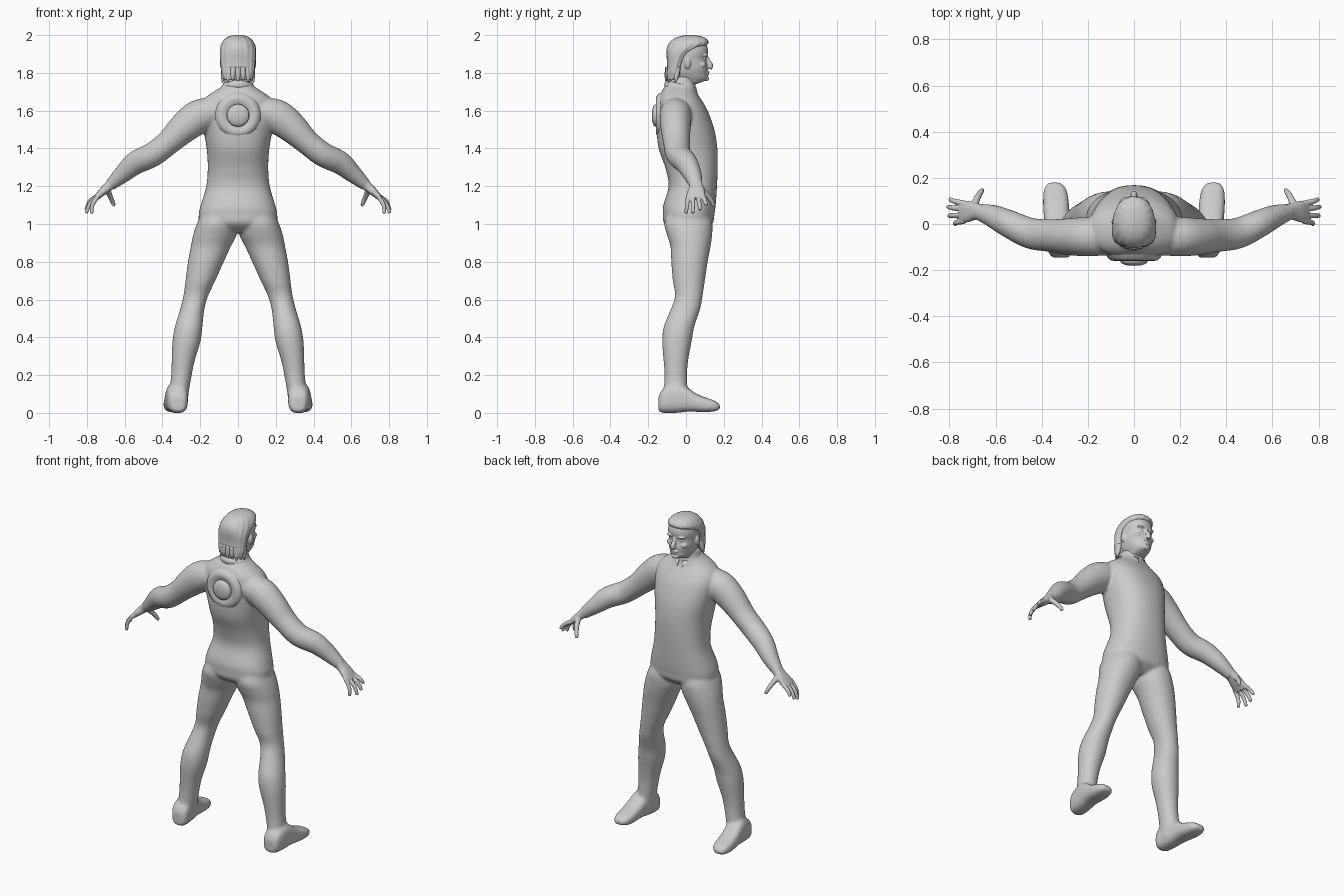
import bpy, bmesh, math
from mathutils import Vector, Matrix

grey = bpy.data.materials.new("plain grey")
grey.diffuse_color = (0.6, 0.6, 0.6, 1)


def catmull(rows, steps=4):
    """Smoothly interpolate rows of numbers."""
    out = []
    for i in range(len(rows) - 1):
        a, b = rows[i], rows[i + 1]
        p = rows[max(i - 1, 0)]
        n = rows[min(i + 2, len(rows) - 1)]
        for k in range(steps):
            t = k / steps
            out.append([0.5 * (2 * q + (r - o) * t + (2 * o - 5 * q + 4 * r - s) * t * t
                               + (3 * q - o - 3 * r + s) * t ** 3)
                        for o, q, r, s in zip(p, a, b, n)])
    return out + [list(rows[-1])]


def loft(bm, sections, power=2.0, sides=32, ridge=0.0):
    """Skin superelliptic rings given as (centre, u, v)."""
    rings = []
    for c, u, v in sections:
        ring = []
        for k in range(sides):
            t = 2 * math.pi * k / sides
            cs, sn = math.cos(t), math.sin(t)
            e = 2 / power
            f = 1 + ridge * math.sin(16 * t)
            ring.append(bm.verts.new(c + u * math.copysign(abs(cs) ** e, cs) * f
                                     + v * math.copysign(abs(sn) ** e, sn) * f))
        rings.append(ring)
    for a, b in zip(rings, rings[1:]):
        for k in range(sides):
            j = (k + 1) % sides
            bm.faces.new((a[k], a[j], b[j], b[k]))
    bm.faces.new(rings[0][::-1])
    bm.faces.new(rings[-1])


def stack(bm, rows, s=1, **kw):
    """Horizontal rings from rows of z, x0, x1, y0, y1."""
    loft(bm, [(Vector((s * (x0 + x1) / 2, (y0 + y1) / 2, z)),
               Vector(((x1 - x0) / 2, 0, 0)), Vector((0, (y1 - y0) / 2, 0)))
              for z, x0, x1, y0, y1 in catmull(rows)], **kw)


def limb(bm, rows, s=1, steps=4, **kw):
    """Tube along a path: rows of x, y, z, thickness, width along y."""
    pts = catmull(rows, steps)
    secs = []
    for i, (x, y, z, a, b) in enumerate(pts):
        p, q = pts[max(i - 1, 0)], pts[min(i + 1, len(pts) - 1)]
        d = Vector((s * (q[0] - p[0]), q[1] - p[1], q[2] - p[2])).normalized()
        u = d.cross(Vector((0, 1, 0))).normalized()
        secs.append((Vector((s * x, y, z)), u * a, u.cross(d).normalized() * b))
    loft(bm, secs, **kw)


def blob(bm, loc, size):
    m = Matrix.Translation(loc) @ Matrix.Diagonal((*size, 1))
    bmesh.ops.create_uvsphere(bm, u_segments=20, v_segments=12, radius=1, matrix=m)


def finish(bm, name, voxel=0, smooth=0):
    bmesh.ops.recalc_face_normals(bm, faces=bm.faces)
    me = bpy.data.meshes.new(name)
    bm.to_mesh(me)
    bm.free()
    me.materials.append(grey)
    for p in me.polygons:
        p.use_smooth = True
    ob = bpy.data.objects.new(name, me)
    bpy.context.collection.objects.link(ob)
    if voxel:
        r = ob.modifiers.new("fuse", 'REMESH')
        r.mode, r.voxel_size, r.use_smooth_shade = 'VOXEL', voxel, True
        m = ob.modifiers.new("soften", 'SMOOTH')
        m.factor, m.iterations = 0.5, smooth
    return ob


# suit: torso, legs, boots and arms fused together
bm = bmesh.new()
torso = [(.955, .10, -.06, .08), (1.0, .195, -.115, .14), (1.05, .208, -.122, .15),
         (1.1, .197, -.12, .157), (1.2, .168, -.092, .164), (1.3, .16, -.11, .168),
         (1.4, .166, -.145, .166), (1.5, .183, -.155, .15), (1.6, .195, -.152, .115),
         (1.66, .18, -.145, .08), (1.7, .13, -.13, .055), (1.735, .08, -.108, .05),
         (1.78, .068, -.09, .045)]
stack(bm, [(z, -h, h, a, b) for z, h, a, b in torso], power=2.3, sides=48)
leg = [(1.06, .0, .19, -.1, .12), (1.0, .0, .218, -.115, .14), (.94, .008, .238, -.1, .138),
       (.88, .038, .25, -.082, .13), (.8, .075, .265, -.078, .115), (.7, .12, .278, -.07, .1),
       (.62, .158, .289, -.058, .088), (.55, .178, .306, -.08, .075),
       (.46, .188, .333, -.117, .045), (.38, .198, .347, -.126, .03),
       (.28, .228, .351, -.119, .012), (.2, .245, .354, -.114, .006),
       (.1, .262, .365, -.12, .01), (.04, .266, .375, -.13, .02)]
boot = [(-.146, .285, .35, .01, .085), (-.12, .266, .372, 0, .13), (-.05, .268, .382, .0, .16),
        (0, .275, .387, .006, .14), (.05, .28, .392, .006, .105), (.1, .283, .394, .004, .083),
        (.15, .293, .39, .008, .065), (.18, .318, .372, .018, .045)]
arm = [(.1, -.055, 1.6, .07, .08), (.2, -.055, 1.572, .09, .085), (.28, -.055, 1.515, .083, .08),
       (.365, -.05, 1.435, .067, .071), (.45, -.04, 1.368, .065, .067),
       (.54, 0, 1.325, .062, .06), (.61, .033, 1.265, .048, .05), (.68, .055, 1.202, .03, .034)]
for s in (1, -1):
    stack(bm, leg, s, power=2.1)
    limb(bm, arm, s)
    loft(bm, [(Vector((s * (a + b) / 2, y, (c + d) / 2)), Vector(((b - a) / 2, 0, 0)),
               Vector((0, 0, (d - c) / 2))) for y, a, b, c, d in catmull(boot)], power=2.8)
finish(bm, "suit", .008, 8)

# hands with four fingers and a thumb
bm = bmesh.new()
tips = [(.012, .0, .775, 1.056), (.038, .036, .803, 1.058),
        (.065, .075, .806, 1.073), (.09, .108, .797, 1.1)]
for s in (1, -1):
    limb(bm, [(.66, .05, 1.222, .03, .034), (.69, .055, 1.195, .025, .037),
              (.72, .054, 1.168, .021, .046), (.752, .052, 1.137, .014, .045)], s, power=2.5)
    for y0, y1, x, z in tips:
        limb(bm, [(.735, y0, 1.155, .012, .012), (.5 * (.752 + x) + .006, (y0 + y1) / 2, .5 * (1.14 + z) + .006, .0115, .0115),
                  (x, y1, z, .009, .009)], s, sides=16)
    limb(bm, [(.695, .075, 1.19, .018, .018), (.678, .115, 1.15, .014, .014),
              (.664, .138, 1.118, .012, .012), (.656, .147, 1.095, .009, .009)], s, sides=16)
finish(bm, "hands", .004, 3)

# head with facial features
bm = bmesh.new()
skull = [(1.74, .05, -.06, .05), (1.757, .052, -.06, .098), (1.775, .062, -.07, .115),
         (1.8, .073, -.08, .114), (1.83, .08, -.085, .117), (1.872, .083, -.088, .108),
         (1.91, .085, -.09, .117), (1.95, .078, -.085, .108), (1.978, .055, -.06, .085),
         (1.99, .025, -.03, .06)]
stack(bm, [(z, -h, h, a, b) for z, h, a, b in skull], power=2.2, sides=40)
limb(bm, [(0, .105, 1.895, .008, .009), (0, .118, 1.865, .012, .01), (0, .129, 1.84, .015, .015),
          (0, .122, 1.824, .012, .016)], sides=20)
blob(bm, (0, .114, 1.805), (.026, .011, .006))      # upper lip
blob(bm, (0, .113, 1.793), (.022, .011, .006))      # lower lip
blob(bm, (0, .108, 1.769), (.024, .014, .013))      # chin
for s in (1, -1):
    blob(bm, (s * .034, .1, 1.893), (.026, .017, .008))   # brow
    blob(bm, (s * .032, .096, 1.872), (.015, .011, .009))  # eye
    blob(bm, (s * .045, .082, 1.842), (.024, .025, .018))  # cheek
    blob(bm, (s * .086, .008, 1.852), (.011, .018, .03))   # ear
finish(bm, "head", .004, 3)

# swept hair with loose locks on the nape
bm = bmesh.new()
hair = [(1.765, .074, -.103, -.035), (1.8, .086, -.104, -.018), (1.85, .091, -.1, -.006),
        (1.9, .095, -.103, .028), (1.93, .094, -.101, .08), (1.956, .087, -.09, .118),
        (1.98, .069, -.065, .108), (1.994, .045, -.032, .078), (2.0, .018, 0, .045)]
stack(bm, [(z, -h, h, a, b) for z, h, a, b in hair], power=2.2, sides=96, ridge=.012)
for i in range(9):
    t = math.radians(190 + 20 * i)
    x, y = .072 * math.cos(t), -.035 + .06 * math.sin(t)
    limb(bm, [(x, y, 1.83, .016, .016), (x * 1.08, y - .005, 1.785, .014, .014),
              (x * 1.18, y - .012, 1.748 + .012 * (i % 2), .002, .002)], sides=10)
finish(bm, "hair")

# open stand-up collar, pointed at the throat
bm = bmesh.new()
n = 36
rows = []
for i in range(n + 1):
    t = math.radians(100 + 340 * i / n)
    f = (1 + math.sin(t)) / 2
    c, q = math.cos(t), math.sin(t)
    low = 1.715 - .05 * f ** 3
    rows.append([bm.verts.new((.092 * c, -.028 + (.088 + .008 * f) * q, low)),
                 bm.verts.new((.08 * c, -.028 + .083 * q, 1.76 - .035 * f))])
for a, b in zip(rows, rows[1:]):
    bm.faces.new((a[0], b[0], b[1], a[1]))
collar = finish(bm, "collar")
collar.modifiers.new("thickness", 'SOLIDIFY').thickness = .006

# round dished plate with a domed button on the back
bm = bmesh.new()
profile = [(.128, -.118), (.115, -.146), (.1, -.158), (.085, -.16), (.07, -.156), (.06, -.152),
           (.058, -.166), (.05, -.173), (.03, -.179), (.0, -.181)]
vs = [bm.verts.new((r, y, 1.575)) for r, y in profile]
es = [bm.edges.new(p) for p in zip(vs, vs[1:])]
bmesh.ops.spin(bm, geom=vs + es, cent=(0, 0, 1.575), axis=(0, 1, 0),
               angle=2 * math.pi, steps=40, use_duplicate=False)
bmesh.ops.remove_doubles(bm, verts=bm.verts, dist=.0003)
plate = finish(bm, "back_plate")
bpy.context.view_layer.objects.active = plate
plate.select_set(True)
bpy.ops.object.shade_smooth_by_angle(angle=math.radians(45))
